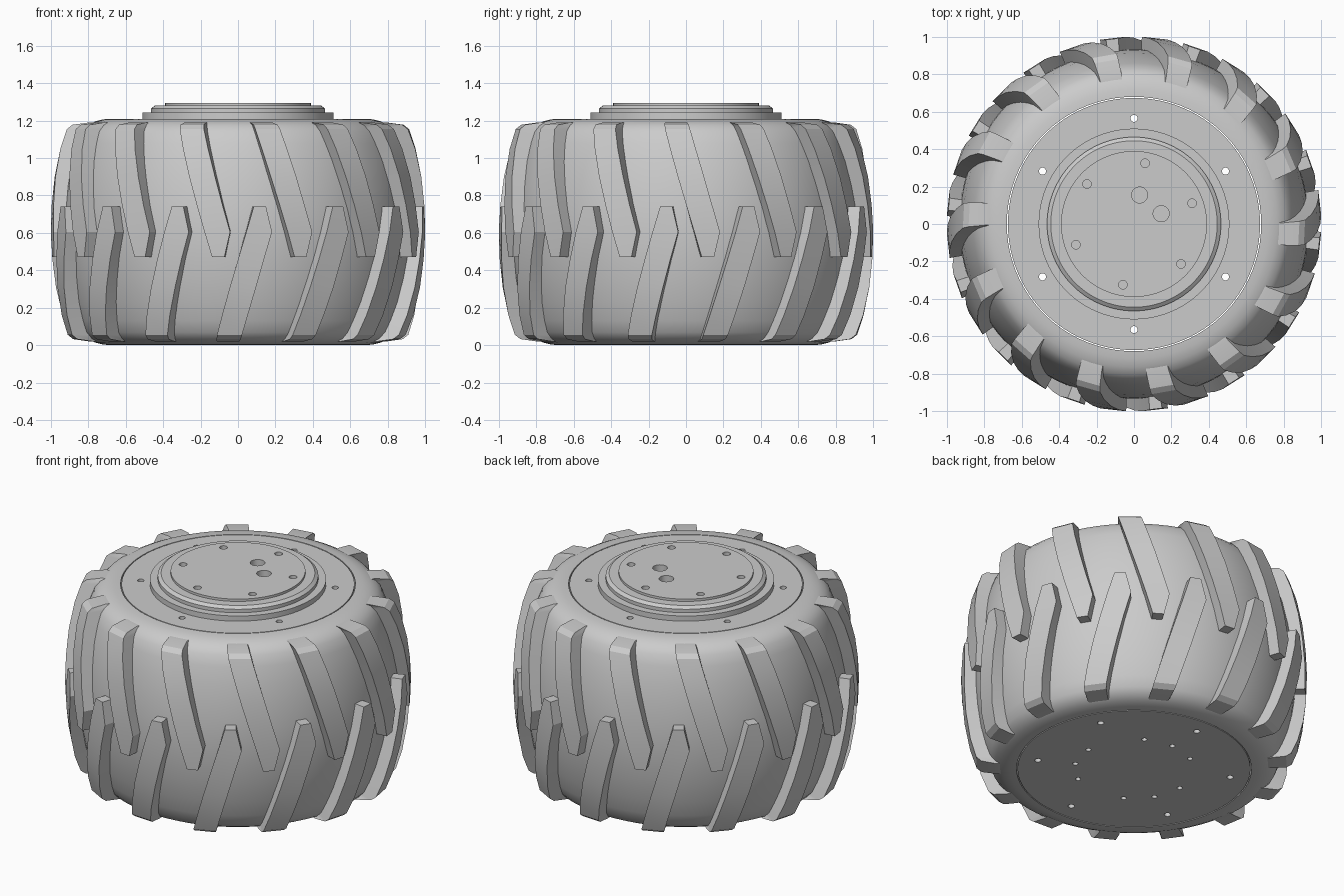
import bpy, bmesh
from math import cos, sin, radians, pi

if "Cube" in bpy.data.objects:
    bpy.data.objects.remove(bpy.data.objects["Cube"])

H = 1.21           # tyre width
LUGS = 14          # lugs per side


def finish(name, bm, angle=30):
    bmesh.ops.recalc_face_normals(bm, faces=bm.faces[:])
    me = bpy.data.meshes.new(name)
    bm.to_mesh(me)
    bm.free()
    ob = bpy.data.objects.new(name, me)
    bpy.context.collection.objects.link(ob)
    bpy.ops.object.select_all(action='DESELECT')
    ob.select_set(True)
    bpy.context.view_layer.objects.active = ob
    bpy.ops.object.shade_smooth_by_angle(angle=radians(angle))
    return ob


def lathe(name, profile, steps, closed=False):
    bm = bmesh.new()
    vs = [bm.verts.new((r, 0, z)) for r, z in profile]
    pairs = list(zip(vs, vs[1:])) + ([(vs[-1], vs[0])] if closed else [])
    edges = [bm.edges.new(p) for p in pairs]
    bmesh.ops.spin(bm, geom=vs + edges, cent=(0, 0, 0), axis=(0, 0, 1),
                   angle=2 * pi, steps=steps)
    bmesh.ops.remove_doubles(bm, verts=bm.verts[:], dist=1e-5)
    return finish(name, bm)


# tyre carcass: rounded shoulders, slightly crowned tread
half = [(0.68, 0.0), (0.72, 0.003), (0.765, 0.014), (0.805, 0.035), (0.835, 0.068),
        (0.86, 0.13), (0.89, 0.23), (0.915, 0.36), (0.93, 0.49)]
lathe("tyre_carcass", half + [(0.934, H / 2)] + [(r, H - z) for r, z in reversed(half)],
      84, closed=True)

# tread lugs: rows of (z, left angle, right angle, outer radius, inner radius)
ROWS = [(0.47, -8.0, -4.2, 0.996, 0.90), (0.605, -10.3, -2.4, 1.002, 0.90),
        (0.75, -12.8, -4.8, 0.996, 0.90), (0.90, -15.4, -7.2, 0.981, 0.88),
        (1.05, -18.0, -9.7, 0.951, 0.85), (1.155, -19.9, -11.5, 0.915, 0.81),
        (1.178, -20.3, -11.9, 0.885, 0.80), (1.19, -21.0, -12.4, 0.80, 0.77)]


def add_lug(bm, turn, flip):
    rings = []
    for z, a, b, ro, ri in ROWS:
        zz = H - z if flip else z
        ring = []
        for r, t in ((ri, a), (ro, a), (ro, b), (ri, b)):
            t = radians(t + turn)
            ring.append(bm.verts.new((r * cos(t), r * sin(t), zz)))
        rings.append(ring)
    for p, q in zip(rings, rings[1:]):
        for i in range(4):
            j = (i + 1) % 4
            bm.faces.new((p[i], p[j], q[j], q[i]))
    bm.faces.new(rings[0])
    bm.faces.new(rings[-1])


for name, flip in (("upper_lugs", False), ("lower_lugs", True)):
    bm = bmesh.new()
    for k in range(LUGS):
        add_lug(bm, -90 + (k + 0.5 * flip) * 360 / LUGS, flip)
    finish(name, bm, 25)

# wheel hub with stepped cap
hub = lathe("wheel_hub", [(0, 0), (0.674, 0), (0.674, H), (0.51, H), (0.51, 1.243),
                          (0.465, 1.243), (0.465, 1.265), (0.445, 1.28), (0.39, 1.28),
                          (0.39, 1.295), (0, 1.295)], 96)

# bolt holes
cut = bmesh.new()


def drill(x, y, r, z0, z1):
    geo = bmesh.ops.create_cone(cut, cap_ends=True, segments=20, radius1=r, radius2=r,
                                depth=z1 - z0)
    bmesh.ops.translate(cut, verts=geo["verts"], vec=(x, y, (z0 + z1) / 2))


def drill_ring(count, start, dist, r, z0, z1):
    for k in range(count):
        t = radians(start + k * 360 / count)
        drill(dist * cos(t), dist * sin(t), r, z0, z1)


drill_ring(6, 30, 0.565, 0.019, -0.1, 1.4)      # through bolts
drill_ring(6, 19.7, 0.33, 0.023, 1.23, 1.4)     # cap bolts
drill_ring(6, 0, 0.345, 0.016, -0.1, 0.06)      # back plate bolts
drill_ring(3, 90, 0.345, 0.016, -0.1, 0.06)
drill(0.03, 0.155, 0.043, 1.23, 1.4)            # cap ports
drill(0.145, 0.055, 0.043, 1.23, 1.4)
cutter = finish("hole_cutter", cut)
cutter.hide_render = True

mod = hub.modifiers.new("holes", 'BOOLEAN')
mod.operation = 'DIFFERENCE'
mod.solver = 'EXACT'
mod.object = cutter
bpy.context.view_layer.objects.active = hub
bpy.ops.object.modifier_move_to_index(modifier="holes", index=0)
bpy.ops.object.modifier_apply(modifier="holes")
bpy.data.objects.remove(cutter)
bpy.ops.object.select_all(action='DESELECT')
hub.select_set(True)
bpy.ops.object.shade_smooth_by_angle(angle=radians(30))
